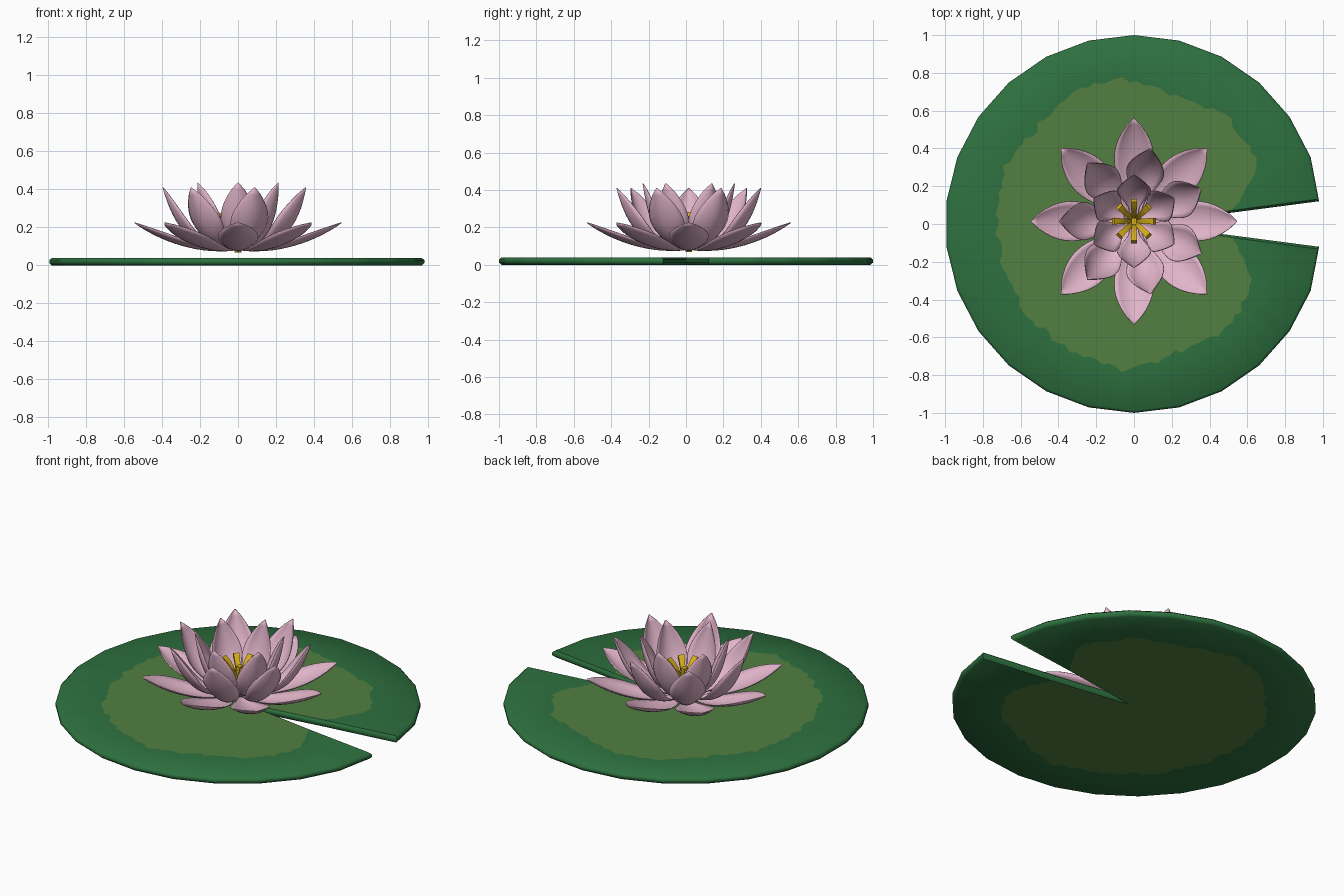
import bpy, bmesh, math, random
from mathutils import Vector, Matrix
from mathutils.geometry import interpolate_bezier

random.seed(4)
cube = bpy.data.objects.get("Cube")
if cube:
    bpy.data.objects.remove(cube)


def material(name, rgb):
    m = bpy.data.materials.new(name)
    m.use_nodes = True
    m.diffuse_color = (*rgb, 1)
    m.node_tree.nodes["Principled BSDF"].inputs["Base Color"].default_value = (*rgb, 1)
    return m


DARK = material("dark green", (0.027, 0.165, 0.05))
LIGHT = material("light green", (0.085, 0.215, 0.055))
PINK = material("petal pink", (0.76, 0.46, 0.59))
GOLD = material("stamen gold", (0.66, 0.42, 0.01))
CENTRE = Vector((0, 0.015, 0))


def finish(name, bm, mats, angle=40):
    bmesh.ops.recalc_face_normals(bm, faces=bm.faces)
    mesh = bpy.data.meshes.new(name)
    bm.to_mesh(mesh)
    bm.free()
    ob = bpy.data.objects.new(name, mesh)
    bpy.context.collection.objects.link(ob)
    for m in mats:
        mesh.materials.append(m)
    bpy.ops.object.select_all(action="DESELECT")
    bpy.context.view_layer.objects.active = ob
    ob.select_set(True)
    bpy.ops.object.shade_smooth_by_angle(angle=math.radians(angle))
    return ob


def lily_pad(sides=26, sub=5, height=0.04, apex_x=0.06):
    """Notched polygon disc with a ragged lighter patch on both faces."""
    apex = Vector((apex_x, 0))
    step = math.tau / sides
    corners = [Vector((math.cos(a), math.sin(a)))
               for a in (step * (i + 0.5) for i in range(sides))]
    corners[0].x = corners[-1].x = 0.98
    rim = []
    for a, b in zip(corners, corners[1:]):
        rim += [a.lerp(b, k / sub) for k in range(sub)]
    rim.append(corners[-1])
    # patch radius around the pad, from one notch edge to the other
    radii = [0.5, 0.72, 0.74, 0.70, 0.77, 0.77, 0.74, 0.76, 0.74,
             0.75, 0.75, 0.75, 0.78, 0.71, 0.74, 0.68, 0.5]
    patch = []
    for i, p in enumerate(rim):
        u = i / (len(rim) - 1) * (len(radii) - 1)
        k = min(int(u), len(radii) - 2)
        r = radii[k] + (radii[k + 1] - radii[k]) * (u - k)
        patch.append(apex.lerp(p, r + random.uniform(-0.018, 0.018)))
    # rim inset, pulled away from the notch at both ends
    inset = [p * 0.986 for p in rim]
    for i, s in ((0, 1), (-1, -1)):
        inset[i] = inset[i] + Vector((0, 0.012 * s))
        patch[i] = patch[i] + Vector((0, 0.012 * s))

    bm = bmesh.new()

    def ring(points, z):
        return [bm.verts.new((p.x, p.y, z)) for p in points]

    def bridge(a, b, mat=0):
        for i in range(len(a) - 1):
            bm.faces.new((a[i], a[i + 1], b[i + 1], b[i])).material_index = mat

    sides_v = []
    for z, edge_z in ((height, height * 0.7), (0, height * 0.3)):
        tip = bm.verts.new((apex_x - 0.03, 0, z))
        p, n, r = ring(patch, z), ring(inset, z), ring(rim, edge_z)
        for i in range(len(p) - 1):
            bm.faces.new((tip, p[i], p[i + 1])).material_index = 1
        bridge(p, n)
        bridge(n, r)
        # rounded lip along the two notch edges
        edge_tip = bm.verts.new((apex_x, 0, edge_z))
        for e in (0, -1):
            bm.faces.new((tip, p[e], n[e], r[e], edge_tip))
        sides_v.append((r, edge_tip))
    (top, t_tip), (low, l_tip) = sides_v
    bridge(top, low)
    for e in (0, -1):
        bm.faces.new((top[e], low[e], l_tip, t_tip))
    finish("lily_pad", bm, [DARK, LIGHT], 50)


def petal(name, path, width, cup, angle, rows=14, cols=8):
    """Cupped leaf shape swept along a curve in the radius-height plane."""
    pts = interpolate_bezier(*[Vector((r, 0, z)) for r, z in path], rows + 1)
    bm = bmesh.new()
    grid = []
    for i, p in enumerate(pts):
        t = i / rows
        f = max(math.sin(math.pi * t ** 1.3), 0) ** 0.8
        f = max(f, 0.3 * (1 - t) ** 2, 0.015)
        d = (pts[min(i + 1, rows)] - pts[max(i - 1, 0)]).normalized()
        up = Vector((-d.z, 0, d.x))
        line = []
        for j in range(cols + 1):
            s = 2 * j / cols - 1
            line.append(bm.verts.new(p + Vector((0, s * f * width / 2, 0)) + up * cup * f * s * s))
        grid.append(line)
    for a, b in zip(grid, grid[1:]):
        for j in range(cols):
            bm.faces.new((a[j], a[j + 1], b[j + 1], b[j]))
    bm.transform(Matrix.Translation(CENTRE) @ Matrix.Rotation(angle, 4, "Z"))
    ob = finish(name, bm, [PINK], 60)
    solid = ob.modifiers.new("thickness", "SOLIDIFY")
    solid.thickness = 0.004
    solid.offset = 0


def stamen(name, path, angle):
    """Square filament that widens into a blunt tip."""
    pts = interpolate_bezier(*[Vector((r, 0, z)) for r, z in path], 7)
    bm = bmesh.new()
    rings = []
    for i, p in enumerate(pts):
        d = (pts[min(i + 1, 6)] - pts[max(i - 1, 0)]).normalized()
        up = Vector((-d.z, 0, d.x))
        w = 0.008 + 0.009 * (i / 6)
        rings.append([bm.verts.new(p + Vector((0, a * w, 0)) + up * b * w * 0.8)
                      for a, b in ((-1, -1), (1, -1), (1, 1), (-1, 1))])
    for a, b in zip(rings, rings[1:]):
        for j in range(4):
            k = (j + 1) % 4
            bm.faces.new((a[j], a[k], b[k], b[j]))
    bm.faces.new(rings[0])
    bm.faces.new(rings[-1])
    bm.transform(Matrix.Translation(CENTRE) @ Matrix.Rotation(angle, 4, "Z"))
    finish(name, bm, [GOLD], 30)


lily_pad()

# three rings of petals: name, count, first angle, path, width, cup
RINGS = [
    ("outer_petal", 8, 0, ((0.03, 0.08), (0.2, 0.06), (0.4, 0.12), (0.545, 0.225)), 0.21, 0.035),
    ("middle_petal", 7, 180, ((0.03, 0.085), (0.26, 0.08), (0.34, 0.22), (0.395, 0.41)), 0.2, 0.05),
    ("inner_petal", 6, 90, ((0.02, 0.09), (0.18, 0.1), (0.22, 0.26), (0.245, 0.435)), 0.18, 0.045),
]
for name, count, first, path, width, cup in RINGS:
    for i in range(count):
        petal(f"{name}_{i + 1}", path, width, cup, math.radians(first) + math.tau * i / count)

# stamens around an upright centre one
for i in range(8):
    stamen(f"stamen_{i + 1}", ((0.01, 0.07), (0.02, 0.17), (0.05, 0.24), (0.11, 0.27)),
           math.tau * i / 8)
stamen("centre_stamen", ((0, 0.07), (0, 0.13), (0, 0.19), (0, 0.25)), 0)
